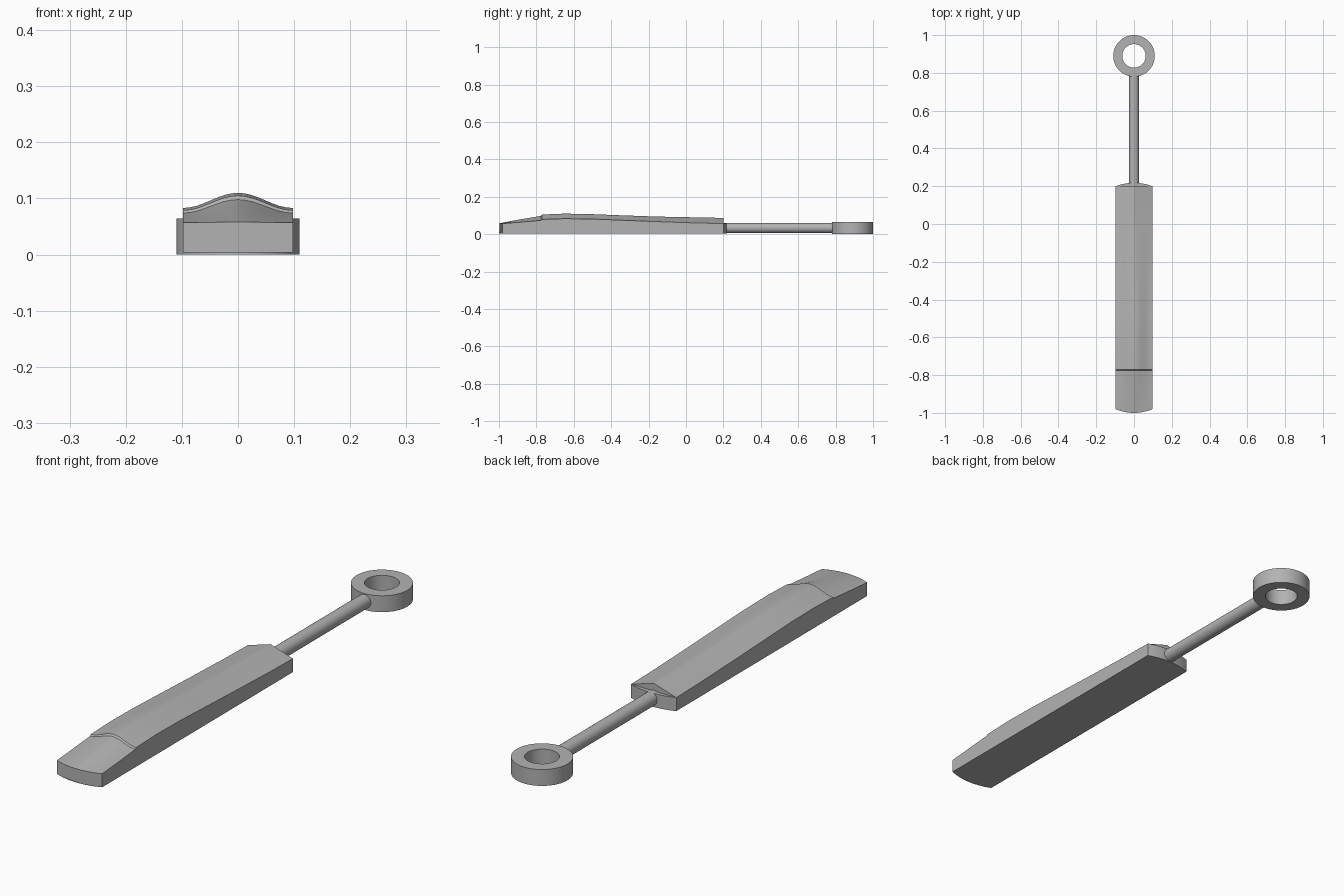
import bpy, bmesh, math

cube = bpy.data.objects.get("Cube")
if cube:
    bpy.data.objects.remove(cube)

grey = bpy.data.materials.new("plain_grey")
grey.use_nodes = True
grey.diffuse_color = (0.45, 0.45, 0.45, 1)
grey.node_tree.nodes["Principled BSDF"].inputs["Base Color"].default_value = (0.45, 0.45, 0.45, 1)

HALF = 0.098     # blade half width
FLOOR = 0.004    # blade underside
SEG = 16         # divisions across the blade


def finish(bm, name, angle=30):
    bmesh.ops.recalc_face_normals(bm, faces=bm.faces)
    mesh = bpy.data.meshes.new(name)
    bm.to_mesh(mesh)
    bm.free()
    mesh.materials.append(grey)
    obj = bpy.data.objects.new(name, mesh)
    bpy.context.collection.objects.link(obj)
    bpy.ops.object.select_all(action='DESELECT')
    obj.select_set(True)
    bpy.context.view_layer.objects.active = obj
    bpy.ops.object.shade_smooth_by_angle(angle=math.radians(angle))
    return obj


def loft(bm, rings):
    loops = [[bm.verts.new(p) for p in ring] for ring in rings]
    n = len(loops[0])
    for a, b in zip(loops, loops[1:]):
        for i in range(n):
            j = (i + 1) % n
            bm.faces.new((a[i], a[j], b[j], b[i]))
    bm.faces.new(loops[0])
    bm.faces.new(loops[-1])


def across():
    return [-1 + 2 * i / SEG for i in range(SEG + 1)]


# Blade: stations of (y, edge height, spine height, ridge sharpness)
stations = [
    (-0.98, 0.057, 0.058, 1.0), (-0.9, 0.063, 0.077, 1.1),
    (-0.775, 0.074, 0.098, 1.3), (-0.77, 0.079, 0.105, 1.6),
    (-0.65, 0.083, 0.110, 1.7), (-0.5, 0.081, 0.107, 1.6),
    (-0.35, 0.075, 0.101, 1.4), (-0.15, 0.067, 0.094, 1.2),
    (0.05, 0.060, 0.090, 1.0), (0.2, 0.057, 0.087, 1.0)]
rings = []
for k, (y, edge, spine, power) in enumerate(stations):
    bow = 0.02 if k == 0 else 0
    top, bottom = [], []
    for t in across():
        yy = y - bow * (1 - t * t)
        rise = (0.5 + 0.5 * math.cos(math.pi * t)) if power > 1.25 else 1 - abs(t)
        top.append((t * HALF, yy, edge + (spine - edge) * rise))
        bottom.append((t * HALF, yy, FLOOR))
    rings.append(top + bottom[::-1])
bm = bmesh.new()
loft(bm, rings)
finish(bm, "blade")

# Shoulder: low bowed lip behind the blade
outline = [(t * HALF, 0.2 + 0.018 * (1 - t * t)) for t in across()]
bm = bmesh.new()
loft(bm, [[(x, y, z) for x, y in outline] for z in (FLOOR, 0.057)])
finish(bm, "shoulder")

# Handle rod
sides = [2 * math.pi * i / 24 for i in range(24)]
bm = bmesh.new()
loft(bm, [[(0.027 * math.cos(a), y, 0.033 + 0.027 * math.sin(a)) for a in sides]
          for y in (0.19, 0.79)])
finish(bm, "handle")

# Ring: square section swept round a circle
section = [(0.062, 0), (0.11, 0), (0.11, 0.064), (0.062, 0.064)]
bm = bmesh.new()
verts = [bm.verts.new((r, 0.89, z)) for r, z in section]
edges = [bm.edges.new((verts[i], verts[(i + 1) % 4])) for i in range(4)]
bmesh.ops.spin(bm, geom=verts + edges, cent=(0, 0.89, 0), axis=(0, 0, 1),
               angle=2 * math.pi, steps=64, use_merge=True)
bmesh.ops.remove_doubles(bm, verts=bm.verts, dist=0.0001)
finish(bm, "key_ring")
